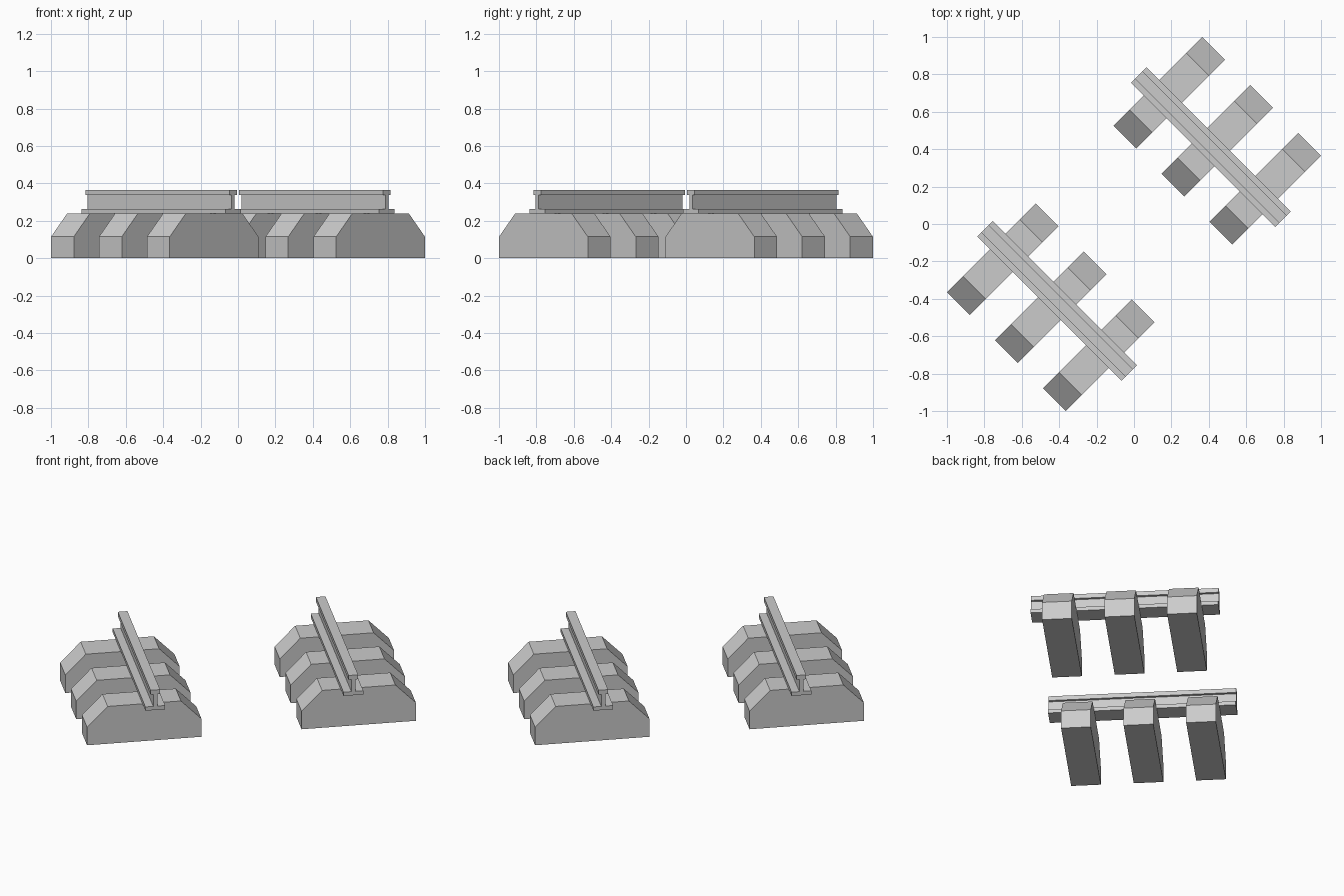
import bpy, bmesh, math
from mathutils import Matrix, Vector

if "Cube" in bpy.data.objects:
    bpy.data.objects.remove(bpy.data.objects["Cube"])

grey = bpy.data.materials.new("plain grey")
grey.diffuse_color = (0.6, 0.6, 0.6, 1)
grey.use_nodes = True
grey.node_tree.nodes["Principled BSDF"].inputs["Base Color"].default_value = grey.diffuse_color

# local u runs along the ties (+x+y), local v along the rail (-x+y)
TURN = Matrix.Rotation(math.radians(45), 4, 'Z')


def extrude_profile(name, profile, length, place):
    """Extrude a (u, z) profile along v, centred, then turn 45 degrees and place it."""
    bm = bmesh.new()
    face = bm.faces.new([bm.verts.new((u, -length / 2, z)) for u, z in profile])
    new = bmesh.ops.extrude_face_region(bm, geom=[face])["geom"]
    bmesh.ops.translate(bm, vec=(0, length, 0),
                        verts=[v for v in new if isinstance(v, bmesh.types.BMVert)])
    bmesh.ops.recalc_face_normals(bm, faces=bm.faces)
    bm.transform(Matrix.Translation(place) @ TURN)
    mesh = bpy.data.meshes.new(name)
    bm.to_mesh(mesh)
    bm.free()
    mesh.materials.append(grey)
    obj = bpy.data.objects.new(name, mesh)
    bpy.context.collection.objects.link(obj)


# tie side profile with sloped ends
H, S = 0.3355, 0.215
tie = [(-H, 0), (H, 0), (H, 0.115), (S, 0.238), (-S, 0.238), (-H, 0.115)]

# I-shaped rail section: foot, web, head
half = [(0.058, 0.238), (0.058, 0.262), (0.012, 0.262),
        (0.012, 0.338), (0.028, 0.338), (0.028, 0.366)]
rail = half + [(-u, z) for u, z in reversed(half)]

# two track pieces, each three ties under one rail
for side, label in ((1, "back"), (-1, "front")):
    for i in (-1, 0, 1):
        c = Vector((0.445 * side + 0.2565 * i, 0.445 * side - 0.2565 * i, 0))
        extrude_profile(f"{label}_tie_{i + 2}", tie, 0.172, c)
    extrude_profile(f"{label}_rail", rail, 1.089, Vector((0.411 * side, 0.411 * side, 0)))
